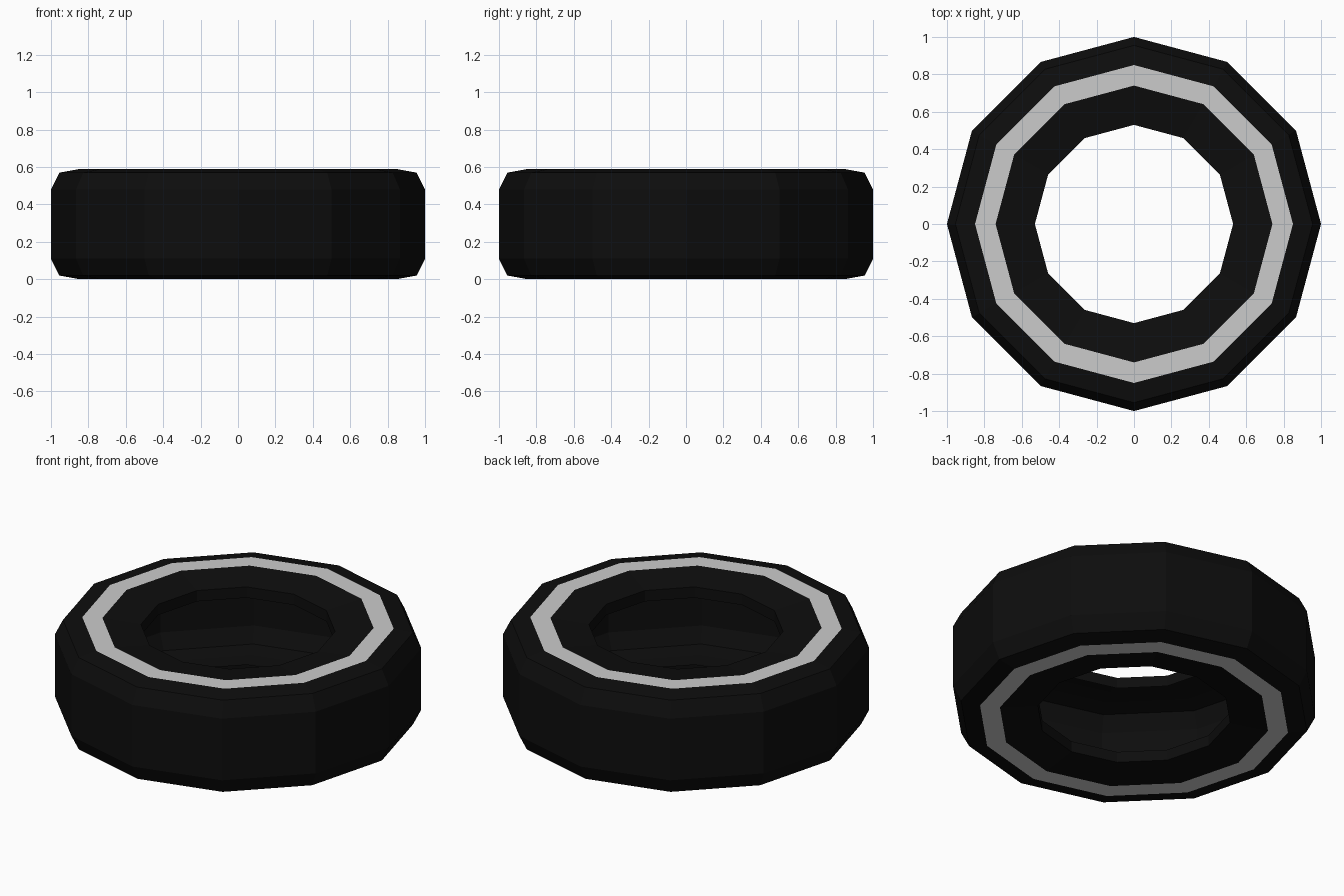
import bpy, bmesh, math

if "Cube" in bpy.data.objects:
    bpy.data.objects.remove(bpy.data.objects["Cube"])

SIDES = 12
HEIGHT = 0.59


def material(name, rgb):
    m = bpy.data.materials.new(name)
    m.diffuse_color = (*rgb, 1)
    m.use_nodes = True
    m.node_tree.nodes["Principled BSDF"].inputs["Base Color"].default_value = m.diffuse_color
    return m


def lathe(name, profile, mat):
    """Spin an (r, z) profile around z with flat facets."""
    bm = bmesh.new()
    rings = []
    for r, z in profile:
        rings.append([bm.verts.new((r * math.cos(2 * math.pi * i / SIDES),
                                    r * math.sin(2 * math.pi * i / SIDES), z))
                      for i in range(SIDES)])
    for a, b in zip(rings, rings[1:]):
        for i in range(SIDES):
            j = (i + 1) % SIDES
            bm.faces.new((a[i], a[j], b[j], b[i]))
    me = bpy.data.meshes.new(name)
    bm.to_mesh(me)
    bm.free()
    me.materials.append(mat)
    ob = bpy.data.objects.new(name, me)
    bpy.context.collection.objects.link(ob)
    return ob


rubber = material("rubber", (0.004, 0.004, 0.004))
white = material("white_band", (0.8, 0.8, 0.8))

# Hollow tyre shell: bottom half profile from inner lip to tread, mirrored for the top
half = [(0.53, 0.095), (0.53, 0.03), (0.74, 0.001), (0.85, 0.001),
        (0.955, 0.02), (1.0, 0.11)]
profile = half + [(r, HEIGHT - z) for r, z in reversed(half)]
lathe("tyre_shell", profile, rubber)

# Pale sidewall stripes lying on both flat faces
lathe("lower_stripe", [(0.74, 0.0), (0.85, 0.0)], white)
lathe("upper_stripe", [(0.85, HEIGHT), (0.74, HEIGHT)], white)
